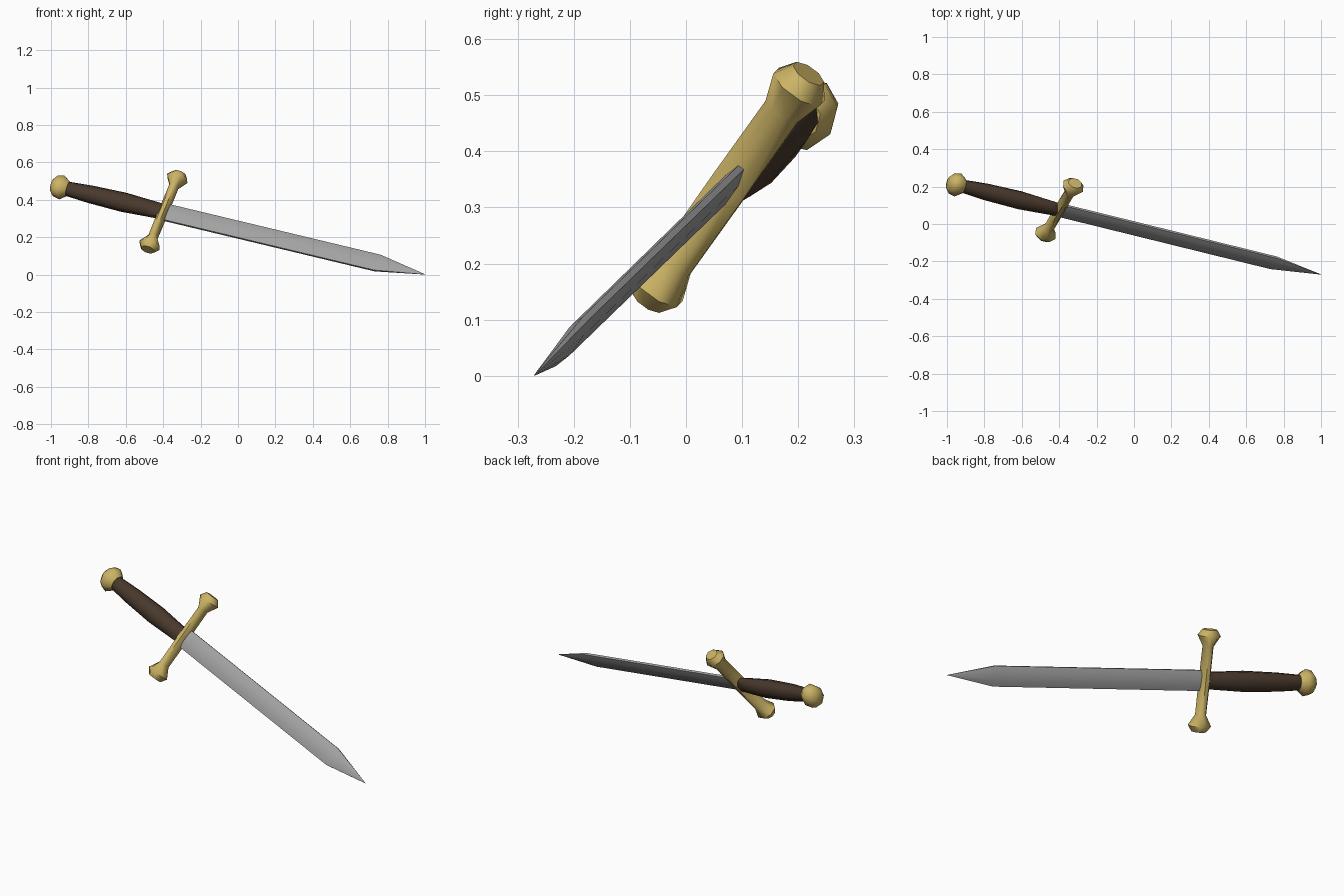
import bpy, bmesh, math
from mathutils import Vector

if "Cube" in bpy.data.objects:
    bpy.data.objects.remove(bpy.data.objects["Cube"])

# Sword frame: D runs pommel to tip, G along the guard, N out of the blade's flat
POMMEL = Vector((-0.951, 0.211, 0.468))
TIP = Vector((1.0, -0.27, 0.001))
D = (TIP - POMMEL).normalized()
G = Vector((0.321, 0.547, 0.773))
G = (G - D * G.dot(D)).normalized()
N = D.cross(G)
LENGTH = (TIP - POMMEL).length


def material(name, rgb):
    m = bpy.data.materials.new(name)
    m.diffuse_color = (*rgb, 1)
    m.use_nodes = True
    m.node_tree.nodes["Principled BSDF"].inputs["Base Color"].default_value = m.diffuse_color
    return m


steel = material("steel", (0.36, 0.36, 0.36))
brass = material("brass", (0.60, 0.45, 0.13))
leather = material("dark leather", (0.065, 0.040, 0.025))


def octagon(phase=0.5):
    k = 1 / math.cos(math.pi / 8) if phase else 1
    return [(math.cos((i + phase) * math.pi / 4) * k,
             math.sin((i + phase) * math.pi / 4) * k) for i in range(8)]


def loft(name, mat, origin, axis, u, v, section, rings, angle):
    """Skin a section scaled by (half-width u, half-width v) at each distance."""
    bm = bmesh.new()
    loops = [[bm.verts.new(origin + axis * s + u * (a * x) + v * (b * y))
              for x, y in section] for s, a, b in rings]
    n = len(section)
    for lo, hi in zip(loops, loops[1:]):
        for i in range(n):
            j = (i + 1) % n
            bm.faces.new((lo[i], lo[j], hi[j], hi[i]))
    bm.faces.new(loops[0][::-1])
    bm.faces.new(loops[-1])
    bmesh.ops.recalc_face_normals(bm, faces=bm.faces)
    mesh = bpy.data.meshes.new(name)
    bm.to_mesh(mesh)
    bm.free()
    mesh.materials.append(mat)
    ob = bpy.data.objects.new(name, mesh)
    bpy.context.collection.objects.link(ob)
    bpy.ops.object.select_all(action='DESELECT')
    ob.select_set(True)
    bpy.context.view_layer.objects.active = ob
    bpy.ops.object.shade_smooth_by_angle(angle=math.radians(angle))
    return ob


# Blade: flattened lens section, tapering to a point
quarter = [(1, 0.4), (0.42, 1)]
lens = (quarter + [(-x, y) for x, y in quarter[::-1]]
        + [(-x, -y) for x, y in quarter] + [(x, -y) for x, y in quarter[::-1]])
loft("blade", steel, POMMEL, D, G, N, lens,
     [(0.57, 0.053, 0.015), (1.795, 0.053, 0.0145), (LENGTH, 0.0008, 0.0008)], 40)

# Grip: barrel shape
loft("grip", leather, POMMEL, D, G, N, octagon(),
     [(0.03, 0.037, 0.031), (0.17, 0.046, 0.042), (0.36, 0.051, 0.045),
      (0.50, 0.045, 0.036), (0.575, 0.042, 0.030)], 50)

# Pommel: squat faceted knob
loft("pommel", brass, POMMEL, D, G, N, octagon(0),
     [(-0.047, 0.034, 0.030), (-0.025, 0.062, 0.054), (0.010, 0.070, 0.060),
      (0.044, 0.044, 0.038)], 50)

# Crossguard: slim bar with a mirrored flared knob at each end
half = [(0.176, 0.024, 0.034), (0.231, 0.056, 0.050), (0.262, 0.036, 0.030)]
loft("crossguard", brass, POMMEL + D * 0.584, G, D, N, octagon(),
     [(-s, a, b) for s, a, b in half[::-1]] + [(0, 0.025, 0.035)] + half, 50)
